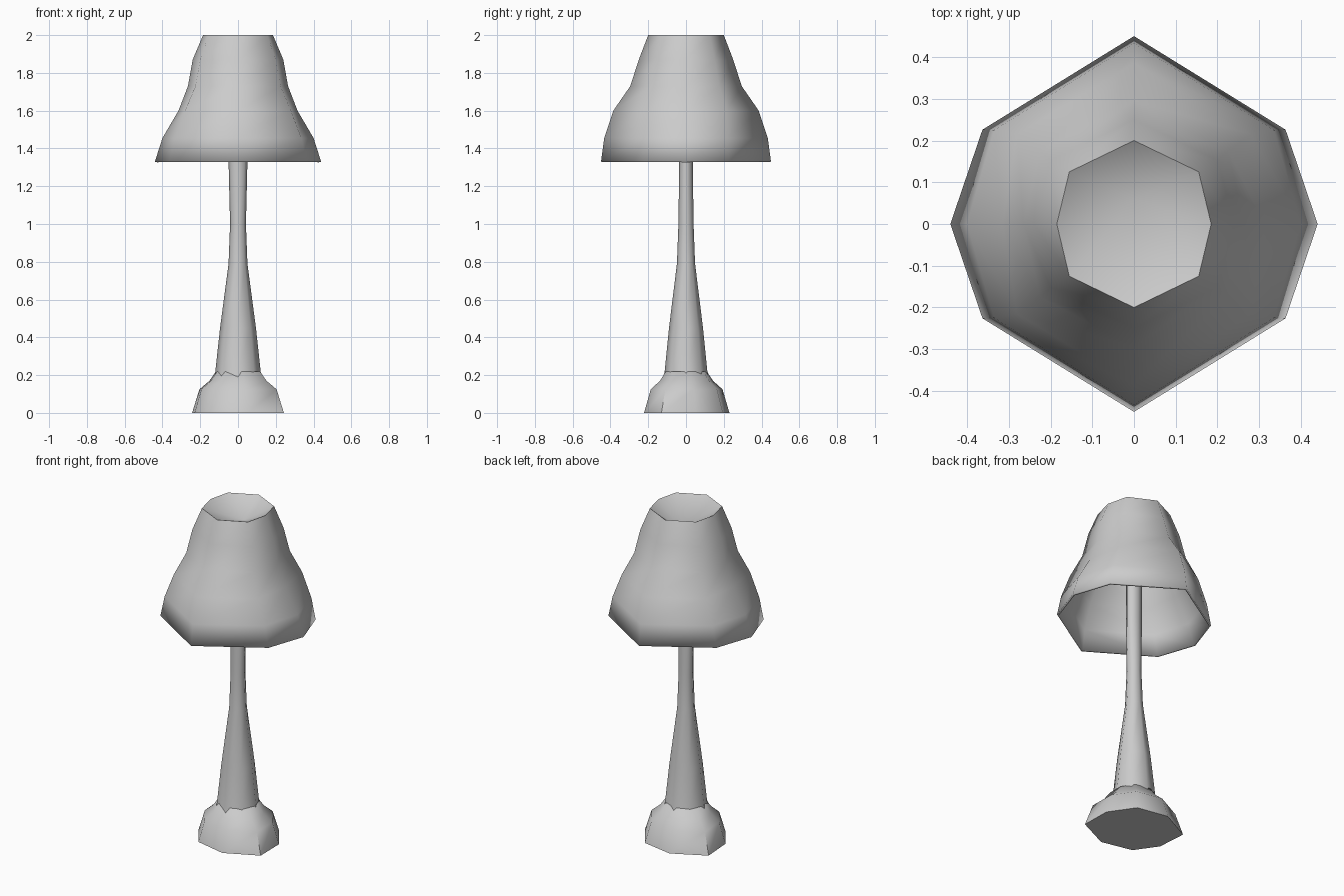
import bpy, bmesh
from math import cos, sin, radians

if "Cube" in bpy.data.objects:
    bpy.data.objects.remove(bpy.data.objects["Cube"])


def loft(name, rings, start=None, end=None, angle=60):
    """Skin a stack of equal-sized point rings, listed bottom to top."""
    bm = bmesh.new()
    loops = [[bm.verts.new(p) for p in ring] for ring in rings]
    n = len(loops[0])
    for a, b in zip(loops, loops[1:]):
        for i in range(n):
            j = (i + 1) % n
            bm.faces.new((a[i], a[j], b[j], b[i]))
    for tip, loop in ((start, loops[0]), (end, loops[-1])):
        if tip:
            v = bm.verts.new(tip)
            for i in range(n):
                bm.faces.new((loop[i], loop[(i + 1) % n], v))
    bmesh.ops.recalc_face_normals(bm, faces=bm.faces)
    mesh = bpy.data.meshes.new(name)
    bm.to_mesh(mesh)
    bm.free()
    ob = bpy.data.objects.new(name, mesh)
    bpy.context.collection.objects.link(ob)
    bpy.ops.object.select_all(action='DESELECT')
    bpy.context.view_layer.objects.active = ob
    ob.select_set(True)
    bpy.ops.object.shade_smooth_by_angle(angle=radians(angle))
    return ob


def shade_ring(z, rx, ry, dx, dy):
    """Octagon with its side, diagonal and front/back corners."""
    return [(x, y, z) for x, y in ((rx, 0), (dx, dy), (0, ry), (-dx, dy),
                                   (-rx, 0), (-dx, -dy), (0, -ry), (dx, -dy))]


def oval_ring(z, rx, ry):
    return [(rx * cos(radians(a)), ry * sin(radians(a)), z) for a in range(0, 360, 45)]


# Foot: uneven octagon, tapering upward to the stem
foot = [(.243, -.13), (.24, .05), (.14, .195), (-.05, .23),
        (-.243, .13), (-.23, -.05), (-.14, -.18), (.05, -.222)]
levels = [(0, 1), (.125, .84), (.17, .62), (.22, .48)]
loft("foot", [[(x * s, y * s, z) for x, y in foot] for z, s in levels],
     start=(0, 0, 0), end=(0, 0, .22))

# Stem: tapered column running up to the dimple of the shade
loft("stem", [oval_ring(*r) for r in ((.16, .13, .125), (.22, .12, .113), (.45, .095, .09),
                                      (.79, .05, .048), (1.0, .042, .04),
                                      (1.33, .05, .036), (1.89, .05, .036))])

# Shade: flared bell with a dimpled top and an open underside
shade = loft("shade", [shade_ring(*r) for r in ((1.33, .44, .45, .363, .226),
                                                (1.455, .40, .433, .335, .225),
                                                (1.6, .315, .385, .28, .215),
                                                (1.73, .265, .295, .225, .175),
                                                (1.87, .24, .25, .20, .152),
                                                (2.0, .185, .20, .155, .125))],
             end=(0, .06, 1.9), angle=75)
wall = shade.modifiers.new("wall", 'SOLIDIFY')
wall.thickness = .012
wall.offset = -1
